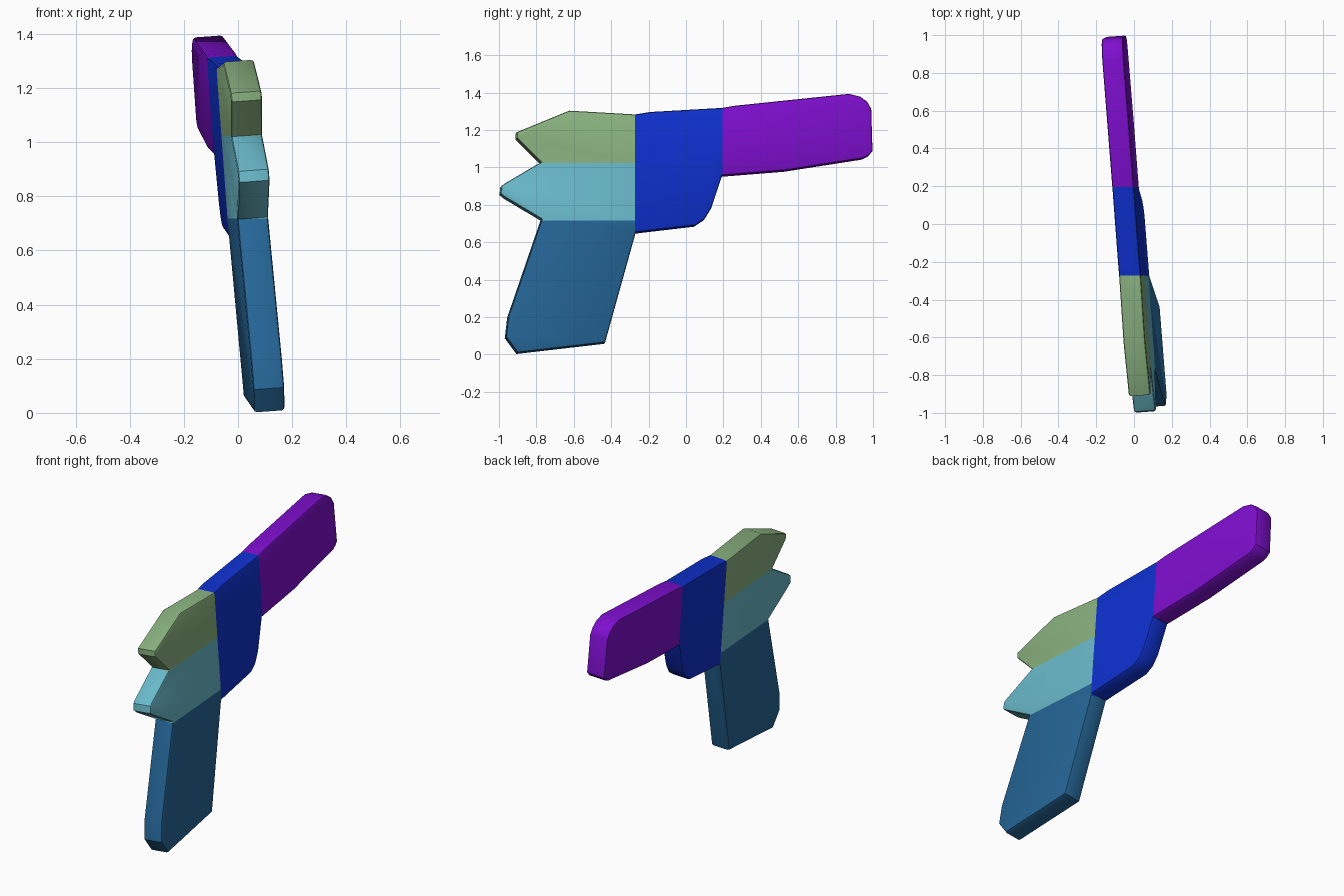
import bpy, bmesh, math
from mathutils import Vector

cube = bpy.data.objects.get("Cube")
if cube:
    bpy.data.objects.remove(cube, do_unlink=True)

THICK = 0.115
RIM = 0.012
SLOPE_Y, SLOPE_Z, X0 = -0.071, -0.073, 0.052   # the slab leans slightly
NORMAL = Vector((1, -SLOPE_Y, -SLOPE_Z)).normalized()

# Side profile (y, z) of the whole body
PROFILE = [
    (-.78, 1.024), (-.908, 1.152), (-.908, 1.185), (-.628, 1.3), (-.275, 1.28),
    (-.195, 1.293), (.19, 1.315), (.254, 1.326), (.869, 1.39), (.928, 1.375),
    (.965, 1.348), (.987, 1.31), (.994, 1.083), (.973, 1.06), (.944, 1.045),
    (.527, .98), (.19, .953), (.131, .777), (.094, .718), (.045, .686),
    (-.272, .649), (-.436, .06), (-.904, .006), (-.966, .09), (-.953, .2),
    (-.775, .719), (-.97, .835), (-.995, .855), (-.99, .896), (-.97, .912),
]


def material(name, rgb):
    """Flat material from an 8-bit display colour."""
    col = [((c / 255 + .055) / 1.055) ** 2.4 if c > 10 else c / 255 / 12.92 for c in rgb] + [1]
    m = bpy.data.materials.new(name)
    m.use_nodes = True
    m.diffuse_color = col
    bsdf = m.node_tree.nodes["Principled BSDF"]
    bsdf.inputs["Base Color"].default_value = col
    bsdf.inputs["Roughness"].default_value = 0.7
    return m


def body():
    """Leaning slab with a rounded rim on both sides."""
    bm = bmesh.new()
    sides = []
    for s in (1, -1):
        sides.append([bm.verts.new(Vector((X0 + SLOPE_Y * y + SLOPE_Z * z, y, z))
                                   + NORMAL * s * THICK / 2) for y, z in PROFILE])
    right, left = sides
    caps = [bm.faces.new(right), bm.faces.new(left[::-1])]
    n = len(PROFILE)
    for i in range(n):
        j = (i + 1) % n
        bm.faces.new((right[j], right[i], left[i], left[j]))
    bmesh.ops.recalc_face_normals(bm, faces=bm.faces[:])
    rim = {e for f in caps for e in f.edges}
    bmesh.ops.bevel(bm, geom=list(rim), offset=RIM, segments=2, profile=0.5,
                    affect='EDGES', clamp_overlap=True)
    return bm


def part(name, mat, *cuts):
    """Keep the piece of the body on the inner side of every cut (axis, position, outward sign)."""
    bm = body()
    for axis, pos, sign in cuts:
        co, no = Vector(), Vector()
        co[axis], no[axis] = pos, sign
        res = bmesh.ops.bisect_plane(bm, geom=bm.verts[:] + bm.edges[:] + bm.faces[:],
                                     dist=1e-6, plane_co=co, plane_no=no, clear_outer=True)
        edges = [g for g in res["geom_cut"] if isinstance(g, bmesh.types.BMEdge)]
        bmesh.ops.holes_fill(bm, edges=edges, sides=0)
    bmesh.ops.recalc_face_normals(bm, faces=bm.faces[:])
    me = bpy.data.meshes.new(name)
    bm.to_mesh(me)
    bm.free()
    me.materials.append(mat)
    ob = bpy.data.objects.new(name, me)
    bpy.context.collection.objects.link(ob)
    bpy.ops.object.select_all(action='DESELECT')
    ob.select_set(True)
    bpy.context.view_layer.objects.active = ob
    bpy.ops.object.shade_smooth_by_angle(angle=math.radians(35))


Y, Z = 1, 2
BACK, FRONT = 0.195, -0.272      # seams across the length
UPPER, LOWER = 1.024, 0.717      # seams across the height

part("barrel", material("purple", (126, 14, 206)), (Y, BACK, -1))
part("mid_body", material("blue", (14, 48, 206)), (Y, BACK, 1), (Y, FRONT, -1))
part("upper_tail", material("sage green", (138, 178, 128)), (Y, FRONT, 1), (Z, UPPER, -1))
part("lower_tail", material("light cyan", (106, 186, 203)),
     (Y, FRONT, 1), (Z, UPPER, 1), (Z, LOWER, -1))
part("grip", material("steel blue", (37, 102, 151)), (Y, FRONT, 1), (Z, LOWER, 1))
